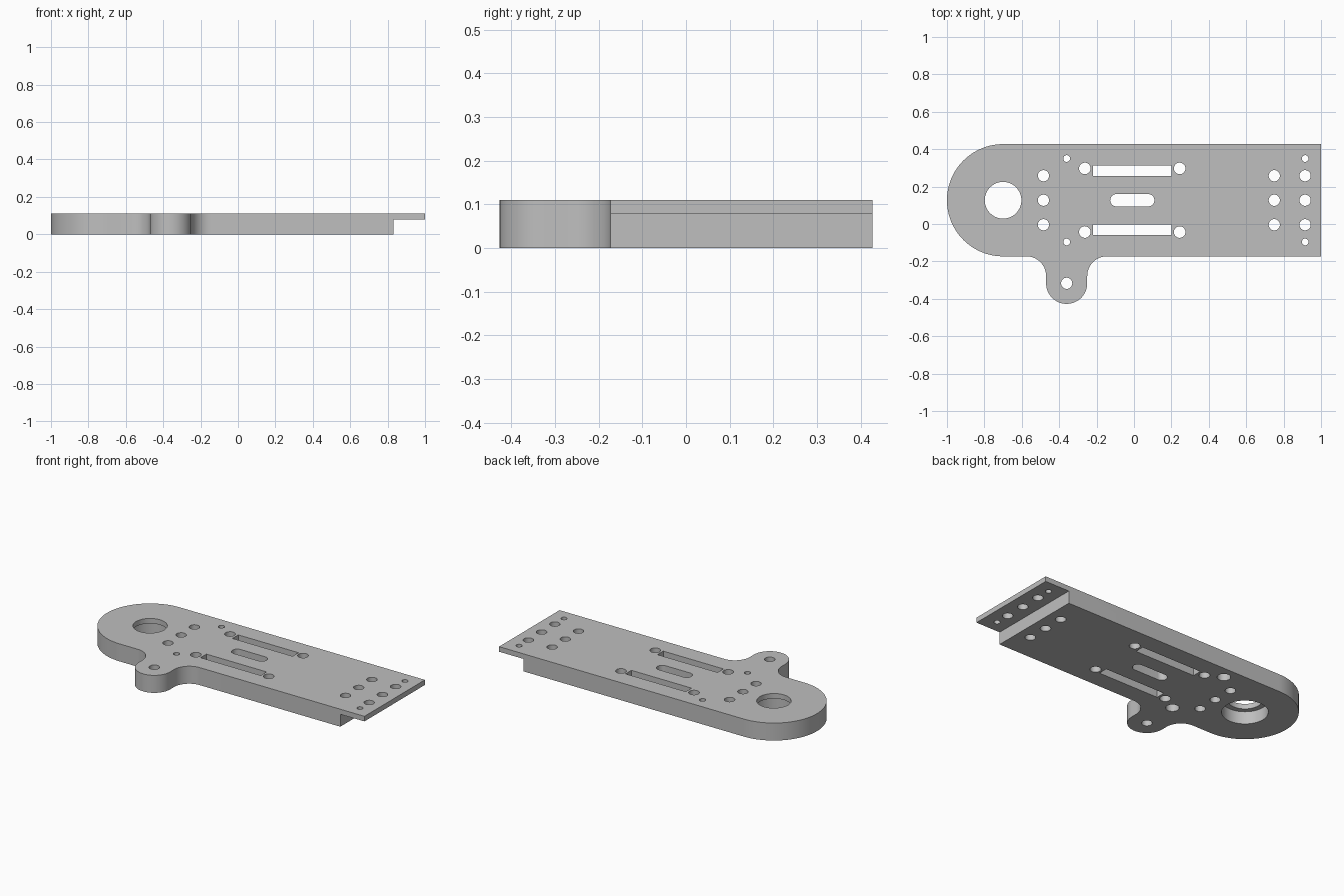
import bpy
import bmesh
from math import pi, sin, cos, radians

cube = bpy.data.objects.get("Cube")
if cube:
    bpy.data.objects.remove(cube, do_unlink=True)

TOP, STEP = 0.11, 0.078          # plate height, underside of the thin end lip
MID = 0.127                      # centre line of the main body in y
HALF = 0.3                       # half width of the body
TAB_X, TAB_Y, TAB_R = -0.36, -0.317, 0.11
FILLET = 0.105

grey = bpy.data.materials.new("Plain grey")
grey.use_nodes = True
grey.diffuse_color = (0.52, 0.52, 0.52, 1)
grey.node_tree.nodes["Principled BSDF"].inputs["Base Color"].default_value = grey.diffuse_color


def arc(cx, cy, r, start, end, steps):
    """Points along an arc, angles in degrees."""
    angles = [radians(start + (end - start) * i / steps) for i in range(steps + 1)]
    return [(cx + r * cos(a), cy + r * sin(a)) for a in angles]


def circle(cx, cy, r, steps=40):
    return arc(cx, cy, r, 0, 360, steps)[:-1]


def rect(x0, x1, y0, y1):
    return [(x0, y0), (x1, y0), (x1, y1), (x0, y1)]


def prisms(name, outlines, z0, z1):
    """One object holding an upright prism for each outline."""
    bm = bmesh.new()
    for points in outlines:
        face = bm.faces.new([bm.verts.new((x, y, z0)) for x, y in points])
        side = bmesh.ops.extrude_face_region(bm, geom=[face])["geom"]
        verts = [g for g in side if isinstance(g, bmesh.types.BMVert)]
        bmesh.ops.translate(bm, vec=(0, 0, z1 - z0), verts=verts)
    bmesh.ops.recalc_face_normals(bm, faces=bm.faces)
    mesh = bpy.data.meshes.new(name)
    bm.to_mesh(mesh)
    bm.free()
    obj = bpy.data.objects.new(name, mesh)
    bpy.context.collection.objects.link(obj)
    return obj


def cut(target, cutter):
    """Subtract the cutter, then drop it."""
    cutter.hide_render = True
    mod = target.modifiers.new("cut", "BOOLEAN")
    mod.operation, mod.solver, mod.object = "DIFFERENCE", "EXACT", cutter
    bpy.context.view_layer.objects.active = target
    bpy.ops.object.modifier_apply(modifier=mod.name)
    bpy.data.objects.remove(cutter, do_unlink=True)


# Outline: square end, round end, and side tab blended in with fillets
edge = MID - HALF
reach = TAB_R + FILLET
outline = [(1, edge), (1, MID + HALF)]
outline += arc(-1 + HALF, MID, HALF, 90, 270, 64)
outline += arc(TAB_X - reach, edge - FILLET, FILLET, 90, 0, 20)
outline += arc(TAB_X, TAB_Y, TAB_R, 180, 360, 40)
outline += arc(TAB_X + reach, edge - FILLET, FILLET, 180, 90, 20)
plate = prisms("mounting_plate", [outline], 0, TOP)
plate.data.materials.append(grey)

# Bolt holes in columns of three, and around the long slots
holes = [circle(x, MID + dy, 0.03) for x in (-0.484, 0.75, 0.915) for dy in (-0.131, 0, 0.131)]
holes += [circle(x, MID + dy, 0.031) for x in (-0.263, 0.244) for dy in (-0.17, 0.17)]
holes.append(circle(TAB_X, TAB_Y, 0.03))

# Small pin holes and the large bearing hole
pins = [(x, MID + dy) for x in (TAB_X, 0.915) for dy in (-0.223, 0.223)]
holes += [circle(x, y, 0.018, 28) for x, y in pins]
holes.append(circle(-0.7, MID, 0.098, 64))

# Long slots and the round-ended centre slot
holes += [rect(-0.218, 0.2, MID + dy - 0.029, MID + dy + 0.029) for dy in (-0.158, 0.158)]
holes.append(arc(0.076, MID, 0.033, -90, 90, 20) + arc(-0.094, MID, 0.033, 90, 270, 20))
cut(plate, prisms("hole_cutter", holes, -0.1, TOP + 0.1))

# Underside: end step, wide bearing recess and pin head recesses
recesses = [rect(0.832, 1.1, -1, 1), circle(-0.7, MID, 0.13, 64)]
recesses += [circle(x, y, 0.038) for x, y in pins if x < 0]
cut(plate, prisms("recess_cutter", recesses, -0.1, STEP))

bpy.ops.object.select_all(action="DESELECT")
plate.select_set(True)
bpy.context.view_layer.objects.active = plate
bpy.ops.object.shade_smooth_by_angle(angle=radians(30))
